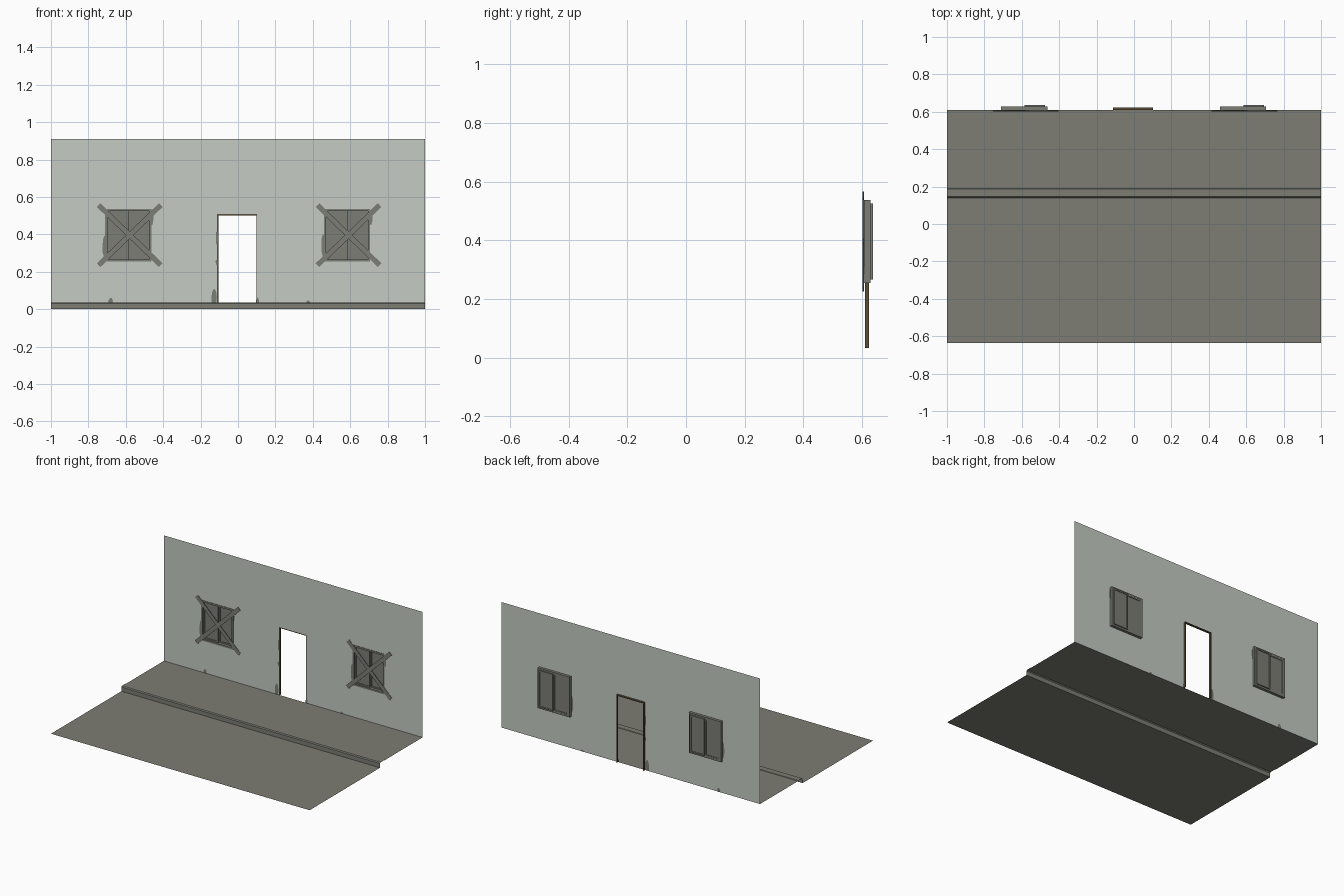
import bpy, bmesh, math, random
from mathutils import Vector, Matrix

if "Cube" in bpy.data.objects:
    bpy.data.objects.remove(bpy.data.objects["Cube"])

random.seed(4)
WALL_Y, FLOOR_Z, TOP_Z = 0.61, 0.033, 0.91
DOOR = (-0.112, 0.101, FLOOR_Z, 0.508)
WIN_Z = (0.255, 0.537)
WIN_X = (-0.587, 0.583)          # window centres
HALF = 0.124


def material(name, rgb):
    m = bpy.data.materials.new(name)
    m.diffuse_color = (*rgb, 1)
    m.use_nodes = True
    m.node_tree.nodes["Principled BSDF"].inputs["Base Color"].default_value = m.diffuse_color
    return m


PAVE = material("paving grey", (0.205, 0.205, 0.175))
PLASTER = material("pale plaster", (0.56, 0.60, 0.55))
TIMBER = material("weathered grey", (0.205, 0.207, 0.180))
BROWN = material("door brown", (0.105, 0.075, 0.036))


def finish(name, bm, mat):
    me = bpy.data.meshes.new(name)
    bm.to_mesh(me)
    bm.free()
    me.materials.append(mat)
    ob = bpy.data.objects.new(name, me)
    bpy.context.collection.objects.link(ob)
    return ob


def add_box(bm, x0, x1, y0, y1, z0, z1, turn=0.0):
    size = Matrix.Diagonal((x1 - x0, y1 - y0, z1 - z0, 1))
    place = Matrix.Translation(((x0 + x1) / 2, (y0 + y1) / 2, (z0 + z1) / 2))
    bmesh.ops.create_cube(bm, size=1, matrix=place @ Matrix.Rotation(turn, 4, 'Y') @ size)


def add_frame(bm, x0, x1, y0, y1, z0, z1, t):
    add_box(bm, x0, x0 + t, y0, y1, z0, z1)
    add_box(bm, x1 - t, x1, y0, y1, z0, z1)
    add_box(bm, x0 + t, x1 - t, y0, y1, z0, z0 + t)
    add_box(bm, x0 + t, x1 - t, y0, y1, z1 - t, z1)


# Road, curb and sidewalk as one swept profile
profile = [(-0.637, 0), (0.14, 0), (0.14, 0.03), (0.146, 0.036),
           (0.188, 0.036), (0.19, FLOOR_Z), (WALL_Y, FLOOR_Z)]
bm = bmesh.new()
rows = [[bm.verts.new((x, y, z)) for x in (-1, 1)] for y, z in profile]
for a, b in zip(rows, rows[1:]):
    bm.faces.new((a[0], a[1], b[1], b[0]))
finish("road_and_sidewalk", bm, PAVE)

# Wall sheet with openings left out
holes = [DOOR] + [(c - HALF, c + HALF, *WIN_Z) for c in WIN_X]
xs = sorted({-1, 1, *[h[0] for h in holes], *[h[1] for h in holes]})
zs = sorted({FLOOR_Z, TOP_Z, *WIN_Z, DOOR[3]})
bm = bmesh.new()
for x0, x1 in zip(xs, xs[1:]):
    for z0, z1 in zip(zs, zs[1:]):
        cx, cz = (x0 + x1) / 2, (z0 + z1) / 2
        if any(h[0] < cx < h[1] and h[2] < cz < h[3] for h in holes):
            continue
        bm.faces.new([bm.verts.new((x, WALL_Y, z))
                      for x, z in ((x0, z0), (x1, z0), (x1, z1), (x0, z1))])
bmesh.ops.remove_doubles(bm, verts=bm.verts, dist=1e-5)
finish("front_wall", bm, PLASTER)

# Door frame
bm = bmesh.new()
add_box(bm, DOOR[0], DOOR[0] + 0.009, WALL_Y, 0.624, FLOOR_Z, DOOR[3])
add_box(bm, DOOR[1] - 0.003, DOOR[1], WALL_Y, 0.624, FLOOR_Z, DOOR[3])
add_box(bm, DOOR[0] + 0.009, DOOR[1] - 0.003, WALL_Y, 0.624, DOOR[3] - 0.006, DOOR[3])
finish("door_frame", bm, BROWN)

# Sliding windows with crossed boards
for side, c in zip(("left", "right"), WIN_X):
    bm = bmesh.new()
    add_frame(bm, c - HALF, c + HALF, 0.607, 0.629, *WIN_Z, 0.012)
    finish(side + "_window_frame", bm, TIMBER)

    bm = bmesh.new()
    for x0, x1, y in ((c - 0.112, c + 0.002, 0.617), (c + 0.002, c + 0.112, 0.626)):
        add_frame(bm, x0, x1, y, y + 0.011, 0.267, 0.525, 0.009)
        add_box(bm, x0 + 0.009, x1 - 0.009, y + 0.004, y + 0.007, 0.276, 0.516)
    finish(side + "_window_panes", bm, TIMBER)

    bm = bmesh.new()
    for sign, y in ((1, 0.6045), (-1, 0.602)):
        bx, bz = c + 0.008, 0.396
        add_box(bm, bx - 0.231, bx + 0.231, y, y + 0.0025,
                bz - 0.014, bz + 0.014, sign * math.radians(44))
    finish(side + "_window_boards", bm, TIMBER)


# Chipped plaster patches, thin plates visible on both sides of the wall
def add_patch(bm, cx, cz, rx, rz, n=10):
    ring = []
    for i in range(n):
        a, r = math.tau * i / n, random.uniform(0.85, 1.1)
        ring.append((cx + rx * r * math.cos(a), max(FLOOR_Z, cz + rz * r * math.sin(a))))
    for y, order in ((WALL_Y - 0.001, 1), (WALL_Y + 0.001, -1)):
        bm.faces.new([bm.verts.new((x, y, z)) for x, z in ring[::order]])


bm = bmesh.new()
for c in WIN_X:
    add_patch(bm, c - 0.126, 0.34, 0.012, 0.06)
    add_patch(bm, c + 0.126, 0.49, 0.010, 0.04)
for p in ((-0.128, 0.065, 0.015, 0.045), (-0.113, 0.38, 0.006, 0.04),
          (-0.114, 0.25, 0.006, 0.015), (0.104, 0.045, 0.008, 0.02),
          (-0.68, 0.042, 0.013, 0.018), (0.375, 0.036, 0.012, 0.01)):
    add_patch(bm, *p)
finish("plaster_chips", bm, TIMBER)
